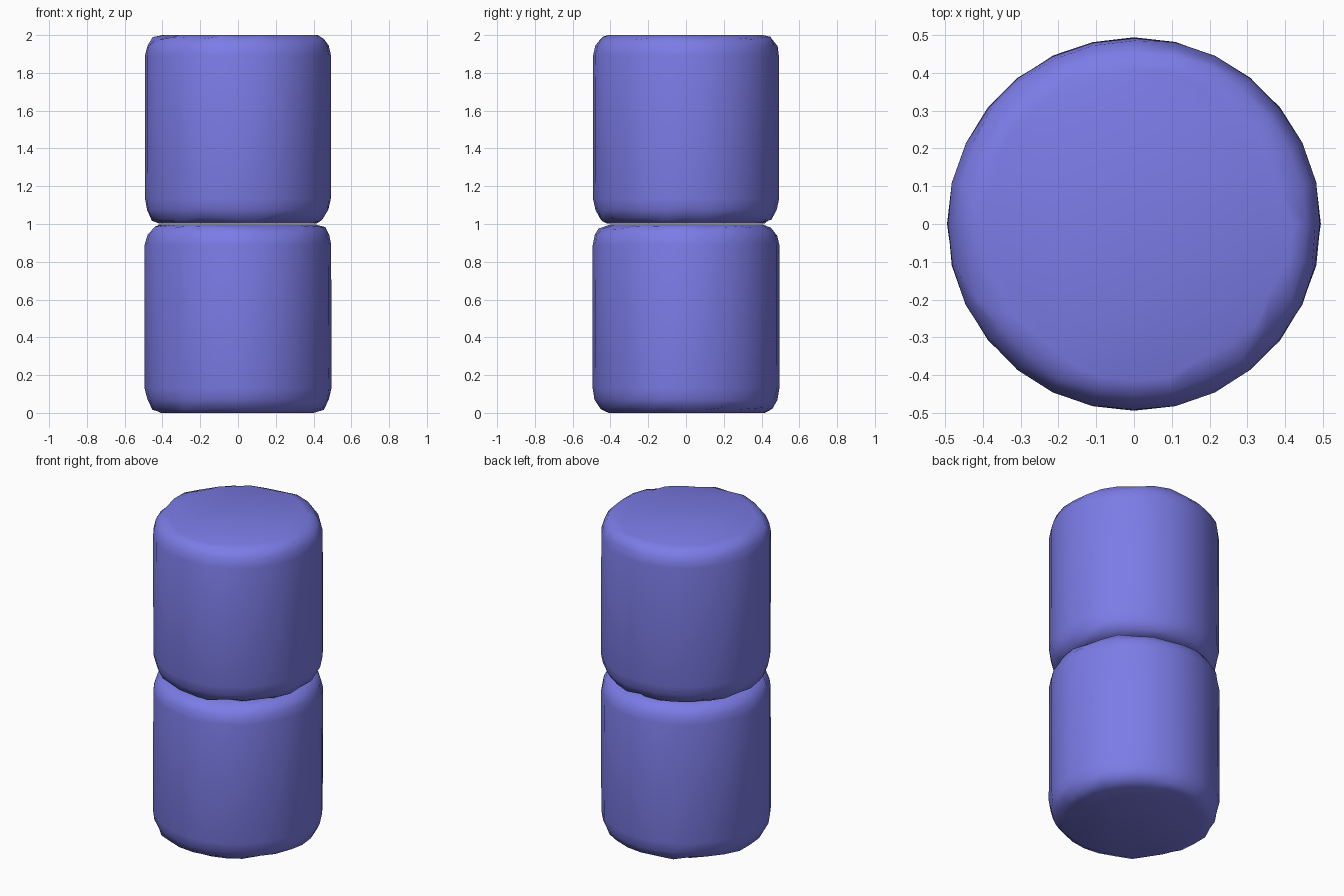
import bpy, bmesh, math, random

if "Cube" in bpy.data.objects:
    bpy.data.objects.remove(bpy.data.objects["Cube"])

random.seed(4)

blue = bpy.data.materials.new("periwinkle blue")
blue.diffuse_color = (0.2, 0.2, 0.8, 1)
blue.use_nodes = True
blue.node_tree.nodes["Principled BSDF"].inputs["Base Color"].default_value = blue.diffuse_color

SIDES = 28
# (radius, height, jitter) from the bottom rim to the top rim
PROFILE = [(0.405, 0.0, 0.018), (0.455, 0.022, 0.009), (0.482, 0.07, 0.004),
           (0.493, 0.13, 0.002), (0.493, 0.89, 0.002), (0.482, 0.94, 0.004),
           (0.455, 0.98, 0.009), (0.405, 0.997, 0.018)]


def worn_drum(name, base):
    """Soft-edged cylinder with slightly uneven rims."""
    bm = bmesh.new()
    rings = []
    for r, z, jitter in PROFILE:
        ring = []
        for i in range(SIDES):
            a = 2 * math.pi * i / SIDES
            rr = r + random.uniform(-jitter, jitter)
            dz = 0 if z in (0.0, 0.997) else random.uniform(-1, 1) * jitter
            ring.append(bm.verts.new((rr * math.cos(a), rr * math.sin(a), base + z + dz)))
        rings.append(ring)
    for low, high in zip(rings, rings[1:]):
        for i in range(SIDES):
            j = (i + 1) % SIDES
            bm.faces.new((low[i], low[j], high[j], high[i]))
    bm.faces.new(rings[0][::-1])
    bm.faces.new(rings[-1])
    mesh = bpy.data.meshes.new(name)
    bm.to_mesh(mesh)
    bm.free()
    mesh.materials.append(blue)
    mesh.shade_smooth()
    obj = bpy.data.objects.new(name, mesh)
    bpy.context.collection.objects.link(obj)


# Two equal drums stacked with a hairline seam
worn_drum("lower_drum", 0.0)
worn_drum("upper_drum", 1.003)
